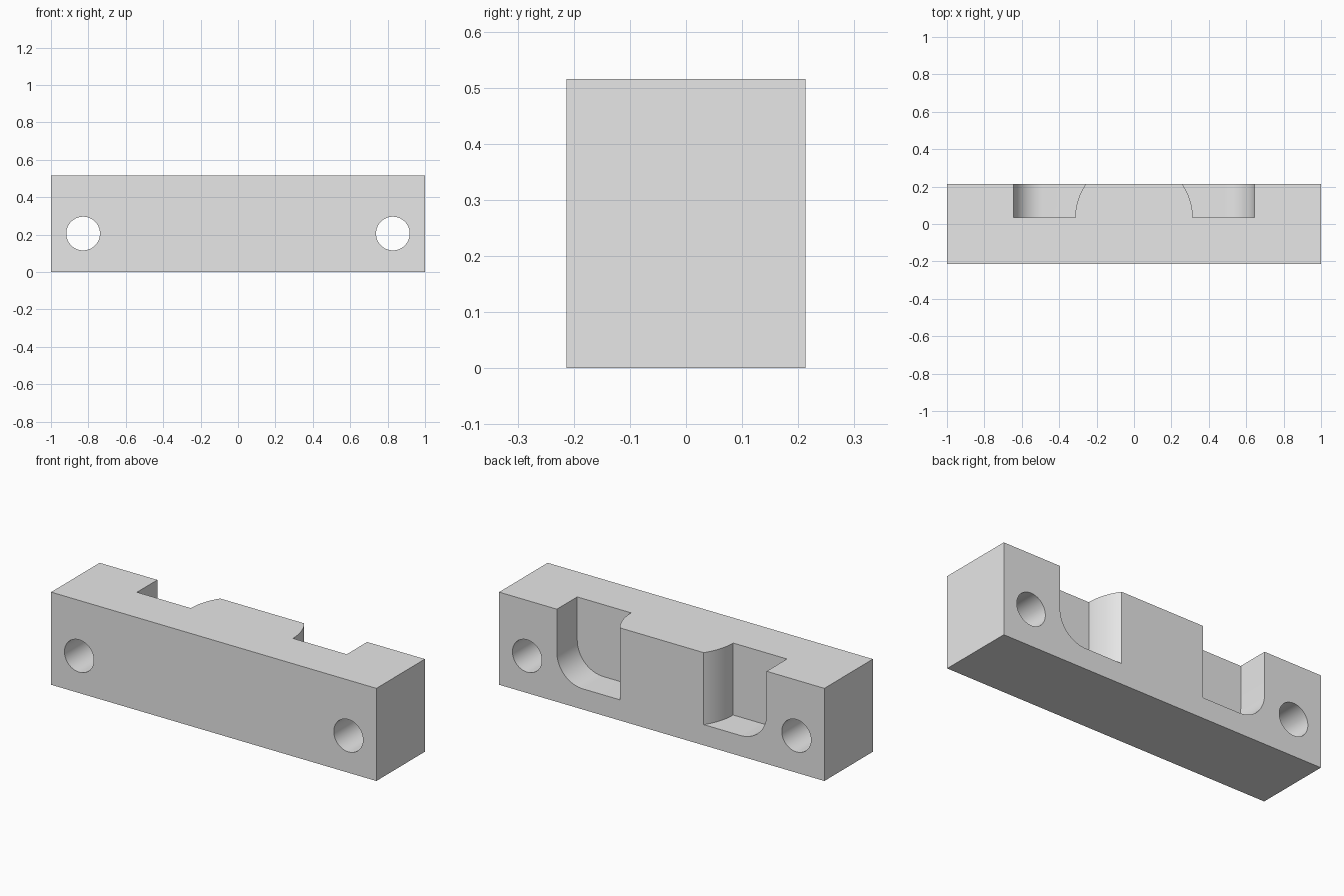
import bpy
import bmesh
from math import sin, cos, pi, radians
from mathutils import Matrix, Vector

LENGTH, DEPTH, HEIGHT = 2.0, 0.426, 0.515
POCKET_X, POCKET_Y, FLOOR_Z, FILLET = 0.645, 0.034, 0.115, 0.16
BOSS_R = 0.314
HOLE_X, HOLE_Z, HOLE_R = 0.828, 0.206, 0.09

default = bpy.data.objects.get("Cube")
if default:
    bpy.data.objects.remove(default, do_unlink=True)

grey = bpy.data.materials.new("plain grey")
grey.use_nodes = True
grey.diffuse_color = (0.8, 0.8, 0.8, 1)
grey.node_tree.nodes["Principled BSDF"].inputs["Base Color"].default_value = (0.8, 0.8, 0.8, 1)


def to_object(name, bm):
    bmesh.ops.recalc_face_normals(bm, faces=bm.faces)
    mesh = bpy.data.meshes.new(name)
    bm.to_mesh(mesh)
    bm.free()
    mesh.materials.append(grey)
    obj = bpy.data.objects.new(name, mesh)
    bpy.context.collection.objects.link(obj)
    return obj


def cylinder(name, radius, length, matrix):
    bm = bmesh.new()
    bmesh.ops.create_cone(bm, cap_ends=True, segments=96, radius1=radius,
                          radius2=radius, depth=length, matrix=matrix)
    return to_object(name, bm)


def cut(target, cutter):
    """Subtract the cutter from the target, then discard the cutter."""
    cutter.hide_render = True
    mod = target.modifiers.new("cut", 'BOOLEAN')
    mod.operation = 'DIFFERENCE'
    mod.solver = 'EXACT'
    mod.object = cutter
    bpy.context.view_layer.objects.active = target
    bpy.ops.object.modifier_apply(modifier=mod.name)
    bpy.data.objects.remove(cutter, do_unlink=True)


# Rectangular block
bm = bmesh.new()
bmesh.ops.create_cube(bm, size=1)
bmesh.ops.scale(bm, vec=(LENGTH, DEPTH, HEIGHT), verts=bm.verts)
bmesh.ops.translate(bm, vec=(0, 0, HEIGHT / 2), verts=bm.verts)
block = to_object("mounting_block", bm)

# Slot with rounded lower corners, open to the top and the back
STEPS = 20
right_half = [(POCKET_X, HEIGHT + 0.1)]
for i in range(STEPS + 1):
    a = i / STEPS * pi / 2
    right_half.append((POCKET_X - FILLET + FILLET * cos(a),
                       FLOOR_Z + FILLET - FILLET * sin(a)))
profile = right_half + [(-x, z) for x, z in reversed(right_half)]
bm = bmesh.new()
face = bm.faces.new([bm.verts.new((x, POCKET_Y, z)) for x, z in profile])
side = bmesh.ops.extrude_face_region(bm, geom=[face])
bmesh.ops.translate(bm, vec=(0, 0.24, 0),
                    verts=[v for v in side["geom"] if isinstance(v, bmesh.types.BMVert)])
slot = to_object("slot_cutter", bm)

# The round boss left standing splits the slot into two pockets
boss = cylinder("boss_cutter", BOSS_R, 1.6, Matrix.Translation(Vector((0, POCKET_Y, 0.3))))
cut(slot, boss)
cut(block, slot)

# Bolt holes from front to back
for sign in (-1, 1):
    place = Matrix.Translation(Vector((sign * HOLE_X, 0, HOLE_Z))) @ Matrix.Rotation(pi / 2, 4, 'X')
    cut(block, cylinder("hole_cutter", HOLE_R, 1, place))

# Smooth curved walls, crisp edges
bpy.ops.object.select_all(action='DESELECT')
block.select_set(True)
bpy.context.view_layer.objects.active = block
bpy.ops.object.shade_smooth_by_angle(angle=radians(25))
